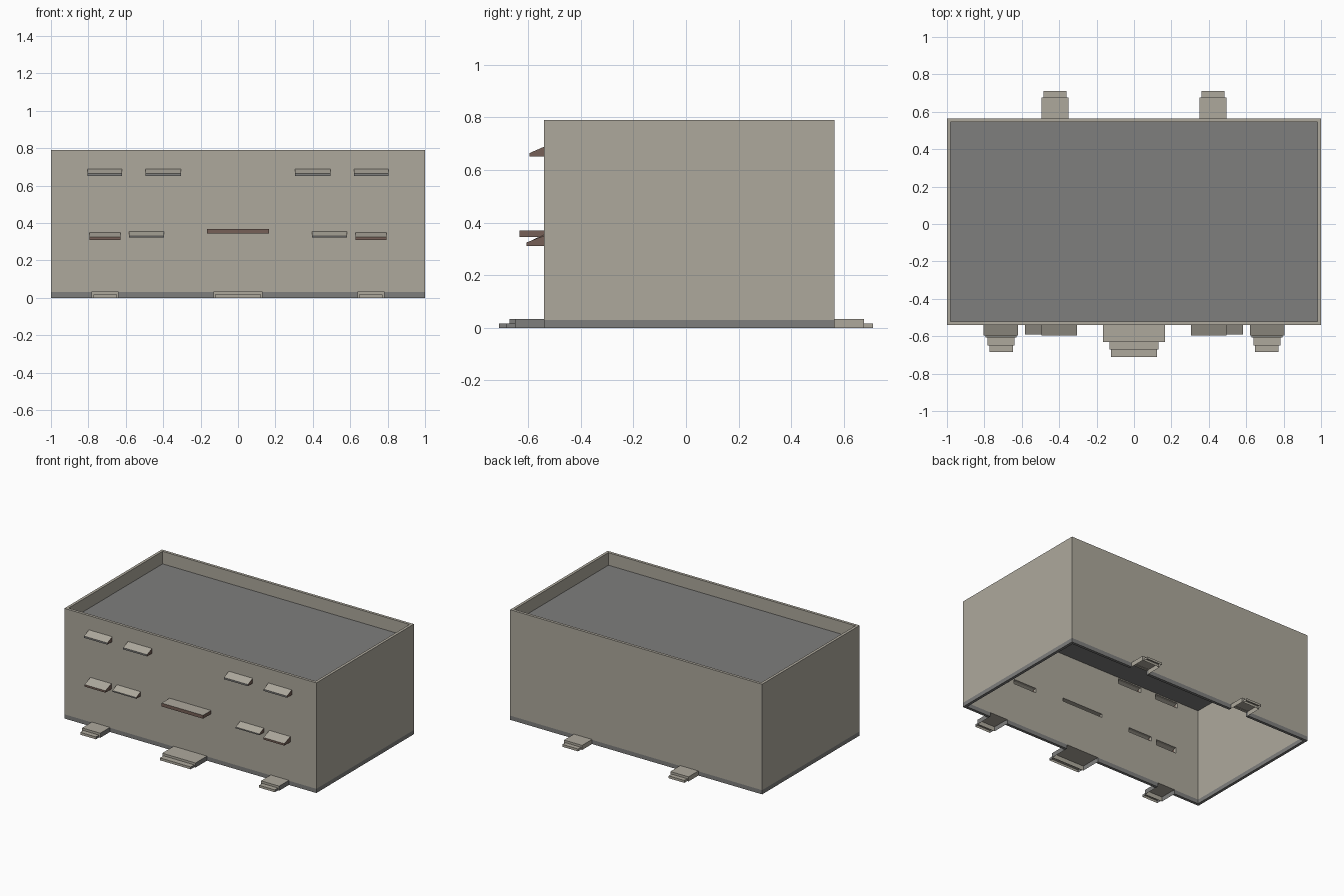
import bpy
import bmesh

if "Cube" in bpy.data.objects:
    bpy.data.objects.remove(bpy.data.objects["Cube"])


def material(name, colour):
    mat = bpy.data.materials.new(name)
    mat.use_nodes = True
    mat.diffuse_color = (*colour, 1)
    mat.node_tree.nodes["Principled BSDF"].inputs["Base Color"].default_value = (*colour, 1)
    return mat


STONE = material("warm stone", (0.42, 0.395, 0.335))
GREY = material("roof grey", (0.21, 0.21, 0.205))
BROWN = material("brown trim", (0.18, 0.118, 0.095))

FRONT, BACK, WALL = -0.54, 0.565, 0.02
HEIGHT, BAND, ROOF = 0.79, 0.03, 0.70


def finish(name, bm, mats):
    bmesh.ops.recalc_face_normals(bm, faces=bm.faces)
    mesh = bpy.data.meshes.new(name)
    bm.to_mesh(mesh)
    bm.free()
    for mat in mats:
        mesh.materials.append(mat)
    obj = bpy.data.objects.new(name, mesh)
    bpy.context.collection.objects.link(obj)
    return obj


def add_box(bm, x0, x1, y0, y1, z0, z1):
    for v in bmesh.ops.create_cube(bm, size=1)["verts"]:
        v.co.x = x1 if v.co.x > 0 else x0
        v.co.y = y1 if v.co.y > 0 else y0
        v.co.z = z1 if v.co.z > 0 else z0


def ring(name, z0, z1, mat):
    """Rectangular tube with walls of even thickness."""
    bm = bmesh.new()
    loops = []
    for z in (z0, z1):
        for t in (0, WALL):
            x, f, b = 1 - t, FRONT + t, BACK - t
            loops.append([bm.verts.new(p) for p in
                          ((-x, f, z), (x, f, z), (x, b, z), (-x, b, z))])
    low_out, low_in, top_out, top_in = loops
    for a, b in ((low_out, top_out), (top_out, top_in), (top_in, low_in), (low_in, low_out)):
        for i in range(4):
            j = (i + 1) % 4
            bm.faces.new((a[i], a[j], b[j], b[i]))
    return finish(name, bm, [mat])


def shell(name, x0, x1, path, corner, mats, slots, side_slot):
    """Sweep a (y, z) path across x, leave it open behind, close both sides."""
    bm = bmesh.new()
    rows = [[bm.verts.new((x, y, z)) for y, z in path] for x in (x0, x1)]
    for i, slot in enumerate(slots):
        face = bm.faces.new((rows[0][i], rows[0][i + 1], rows[1][i + 1], rows[1][i]))
        face.material_index = slot
    for x, row in zip((x0, x1), rows):
        extra = [bm.verts.new((x, *corner))] if corner else []
        bm.faces.new(row + extra).material_index = side_slot
    return finish(name, bm, mats)


openings = bmesh.new()
gaps = bmesh.new()


def awning(name, x0, x1, bottom, lip, top, reach, front_slot):
    path = [(FRONT, top), (reach, lip), (reach, bottom), (FRONT, bottom)]
    shell(name, x0, x1, path, None, [STONE, GREY, BROWN], [0, front_slot, 2], 2)
    add_box(openings, x0, x1, FRONT - 0.1, FRONT + 0.1, bottom, top)


def step(name, x, half, wall, near, far, side_slot):
    """Two-level step; the lower tread is a little narrower."""
    tiers = (("upper", half, wall, near, BAND + 0.003), ("lower", half - 0.01, near, far, 0.017))
    for tier, h, y0, y1, z in tiers:
        shell(f"{name}_{tier}", x - h, x + h, [(y0, z), (y1, z), (y1, 0)], (y0, 0),
              [STONE, GREY], [0, 0], side_slot)
    add_box(gaps, x - half, x + half, wall - 0.1, wall + 0.1, -0.1, 0.1)


def cut(obj, bm):
    cutter = finish("cutter", bm, [])
    cutter.hide_render = True
    mod = obj.modifiers.new("openings", "BOOLEAN")
    mod.operation = "DIFFERENCE"
    mod.solver = "EXACT"
    mod.object = cutter
    bpy.context.view_layer.objects.active = obj
    bpy.ops.object.modifier_apply(modifier=mod.name)
    bpy.data.objects.remove(cutter)


# Window awnings and front and back steps, in mirrored pairs
for side, s in (("left", 1), ("right", -1)):
    def pair(a, b):
        return sorted((s * a, s * b))
    awning(f"upper_outer_awning_{side}", *pair(0.62, 0.805), 0.652, 0.664, 0.688, -0.595, 1)
    awning(f"upper_inner_awning_{side}", *pair(0.305, 0.495), 0.652, 0.664, 0.688, -0.595, 1)
    awning(f"lower_inner_awning_{side}", *pair(0.395, 0.583), 0.322, 0.331, 0.354, -0.59, 1)
    awning(f"lower_outer_awning_{side}", *pair(0.627, 0.793), 0.310, 0.324, 0.350, -0.607, 2)
    step(f"front_step_{side}", s * 0.71, 0.072, FRONT, -0.65, -0.685, 1)
    step(f"back_step_{side}", s * 0.422, 0.072, BACK, 0.677, 0.71, 0)

# Main entrance
awning("door_canopy", -0.165, 0.165, 0.345, 0.369, 0.369, -0.632, 2)
step("door_step", 0, 0.132, FRONT, -0.67, -0.71, 1)

# Walls and base band
cut(ring("walls", BAND, HEIGHT, STONE), openings)
cut(ring("base_band", 0, BAND, GREY), gaps)

# Recessed roof deck
deck = bmesh.new()
add_box(deck, -1 + WALL, 1 - WALL, FRONT + WALL, BACK - WALL, ROOF - 0.004, ROOF)
finish("roof_deck", deck, [GREY])
